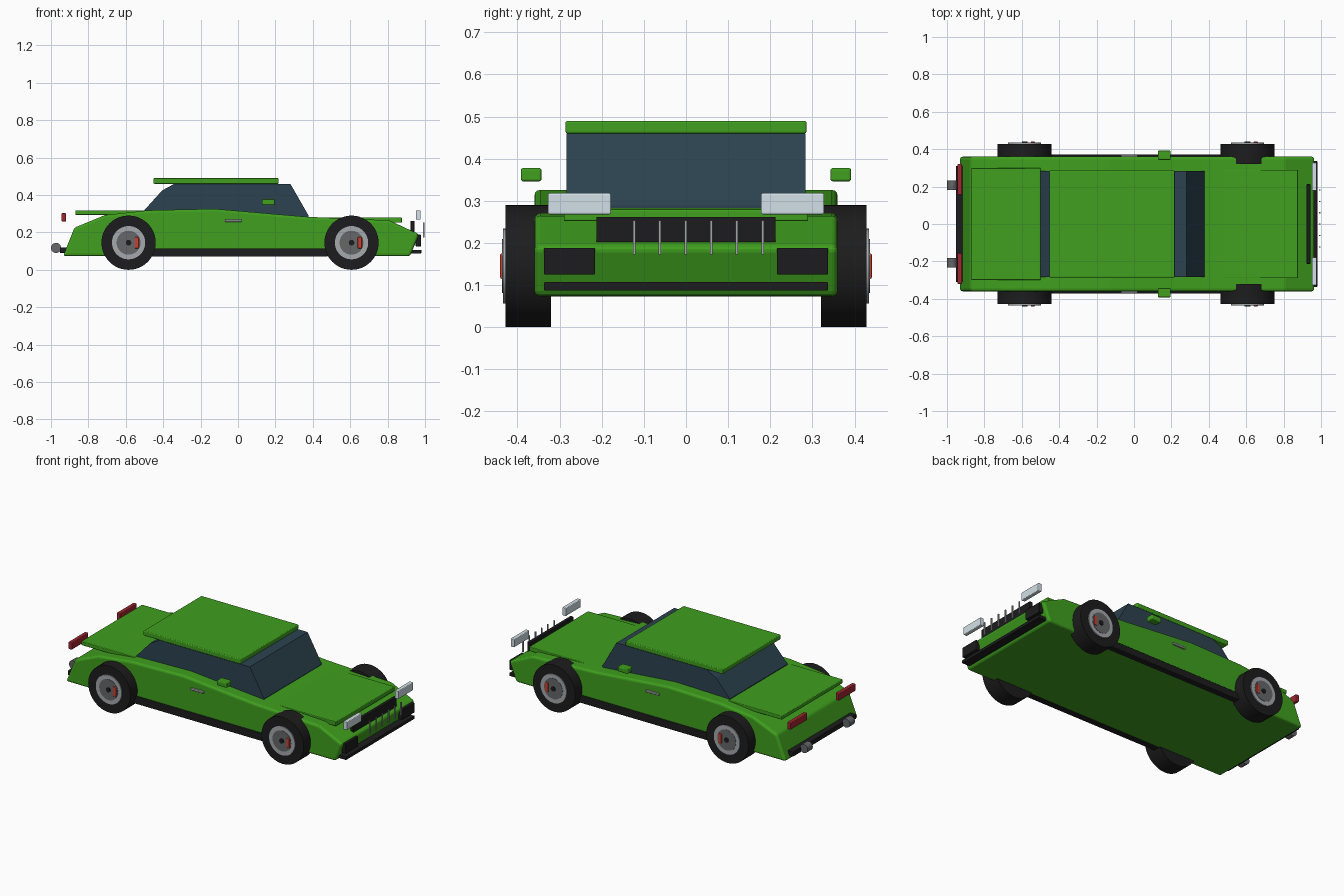
import bpy, bmesh, math

if "Cube" in bpy.data.objects:
    bpy.data.objects.remove(bpy.data.objects["Cube"])

def material(name, rgb):
    m = bpy.data.materials.new(name)
    m.diffuse_color = (*rgb, 1)
    m.use_nodes = True
    m.node_tree.nodes["Principled BSDF"].inputs["Base Color"].default_value = m.diffuse_color
    return m

GREEN = material("green_paint", (0.05, 0.35, 0.013))
BLACK = material("black_rubber", (0.012, 0.012, 0.013))
GLASS = material("dark_glass", (0.025, 0.055, 0.08))
RED = material("red_lens", (0.35, 0.02, 0.03))
CALIPER = material("red_caliper", (0.6, 0.05, 0.03))
LAMP = material("clear_lens", (0.65, 0.75, 0.8))
SILVER = material("silver", (0.38, 0.4, 0.42))
STEEL = material("dark_steel", (0.13, 0.135, 0.14))

def finish(ob, mat, bevel=0.0):
    ob.data.materials.append(mat)
    if bevel:
        b = ob.modifiers.new("bevel", "BEVEL")
        b.width, b.segments, b.limit_method = bevel, 3, "ANGLE"
        b.angle_limit = math.radians(25)
    return ob

def box(name, x, y, z, mat, bevel=0.0):
    """Box from (min, max) ranges on each axis."""
    bpy.ops.mesh.primitive_cube_add(size=1, location=[sum(r) / 2 for r in (x, y, z)])
    ob = bpy.context.object
    ob.name = name
    for v in ob.data.vertices:
        v.co = [c * (r[1] - r[0]) for c, r in zip(v.co, (x, y, z))]
    return finish(ob, mat, bevel)

def pair(name, x, y, z, mat, bevel=0.0):
    box(name + "_left", x, y, z, mat, bevel)
    box(name + "_right", x, (-y[1], -y[0]), z, mat, bevel)

def extrude_profile(name, pts, half, mat, bevel=0.0):
    """Side profile (x, z) swept across the car's width."""
    bm = bmesh.new()
    face = bm.faces.new([bm.verts.new((x, -half, z)) for x, z in pts])
    ext = bmesh.ops.extrude_face_region(bm, geom=[face])
    bmesh.ops.translate(bm, vec=(0, 2 * half, 0),
                        verts=[e for e in ext["geom"] if isinstance(e, bmesh.types.BMVert)])
    bmesh.ops.recalc_face_normals(bm, faces=bm.faces)
    me = bpy.data.meshes.new(name)
    bm.to_mesh(me)
    bm.free()
    ob = bpy.data.objects.new(name, me)
    bpy.context.collection.objects.link(ob)
    return finish(ob, mat, bevel)

def disc(name, x, z, r, y0, y1, mat, sides=48):
    bpy.ops.mesh.primitive_cylinder_add(vertices=sides, radius=r, depth=abs(y1 - y0),
                                        location=(x, (y0 + y1) / 2, z),
                                        rotation=(math.pi / 2, 0, 0))
    ob = bpy.context.object
    ob.name = name
    bpy.ops.object.shade_smooth_by_angle(angle=math.radians(35))
    return finish(ob, mat)

# Wedge body and glasshouse
extrude_profile("body", [(-0.935, 0.073), (-0.875, 0.225), (-0.71, 0.293), (-0.48, 0.318),
                         (-0.125, 0.326), (0.36, 0.284), (0.81, 0.264), (0.968, 0.19),
                         (0.92, 0.073)], 0.36, GREEN, 0.014)
extrude_profile("cabin_glass", [(-0.5, 0.29), (-0.5, 0.32), (-0.405, 0.425), (-0.34, 0.46),
                                (0.28, 0.46), (0.377, 0.29), (0.377, 0.26)], 0.284, GLASS)

# Roof, hood and boot panels
box("roof", (-0.452, 0.217), (-0.286, 0.286), (0.46, 0.49), GREEN, 0.005)
box("hood_panel", (0.385, 0.877), (-0.29, 0.29), (0.252, 0.279), GREEN, 0.004)
box("boot_panel", (-0.87, -0.5), (-0.3, 0.3), (0.294, 0.318), GREEN, 0.004)

# Side trim
pair("sill", (-0.46, 0.48), (0.33, 0.372), (0.07, 0.115), BLACK, 0.004)
pair("mirror", (0.127, 0.196), (0.343, 0.392), (0.346, 0.378), GREEN, 0.006)
pair("door_handle", (-0.07, 0.02), (0.355, 0.37), (0.256, 0.269), SILVER, 0.003)

# Nose parts
box("grille", (0.923, 0.943), (-0.213, 0.213), (0.2, 0.262), BLACK, 0.003)
for i in range(6):
    y = -0.123 + i * 0.061
    box(f"grille_bar_{i + 1}", (0.99, 0.997), (y - 0.003, y + 0.003), (0.173, 0.253), SILVER)
pair("headlight", (0.952, 0.977), (0.178, 0.328), (0.268, 0.318), LAMP, 0.004)
pair("air_intake", (0.95, 0.978), (0.216, 0.337), (0.125, 0.188), BLACK, 0.003)
box("front_bumper_strip", (0.925, 0.98), (-0.337, 0.337), (0.087, 0.107), BLACK, 0.003)

# Tail parts
box("rear_bumper", (-0.953, -0.905), (-0.31, 0.31), (0.09, 0.12), BLACK, 0.003)
pair("tail_light", (-0.943, -0.92), (0.155, 0.32), (0.258, 0.303), RED, 0.004)
for side, tag in ((1, "left"), (-1, "right")):
    disc("exhaust_tip_" + tag, -0.973, 0.117, 0.027, side * 0.182, side * 0.232, STEEL, 24)

# Wheels: tyre, rim, brake disc, caliper and hub
for axle, x in (("front", 0.607), ("rear", -0.585)):
    for side, tag in ((1, "left"), (-1, "right")):
        n = f"{axle}_{tag}_"
        disc(n + "tyre", x, 0.145, 0.145, side * 0.321, side * 0.429, BLACK)
        disc(n + "rim", x, 0.145, 0.089, side * 0.4, side * 0.435, SILVER)
        disc(n + "brake_disc", x, 0.145, 0.064, side * 0.41, side * 0.437, STEEL)
        disc(n + "hub", x, 0.145, 0.015, side * 0.41, side * 0.441, BLACK, 24)
        y = sorted((side * 0.41, side * 0.441))
        box(n + "caliper", (x + 0.033, x + 0.055), y, (0.115, 0.175), CALIPER, 0.003)
